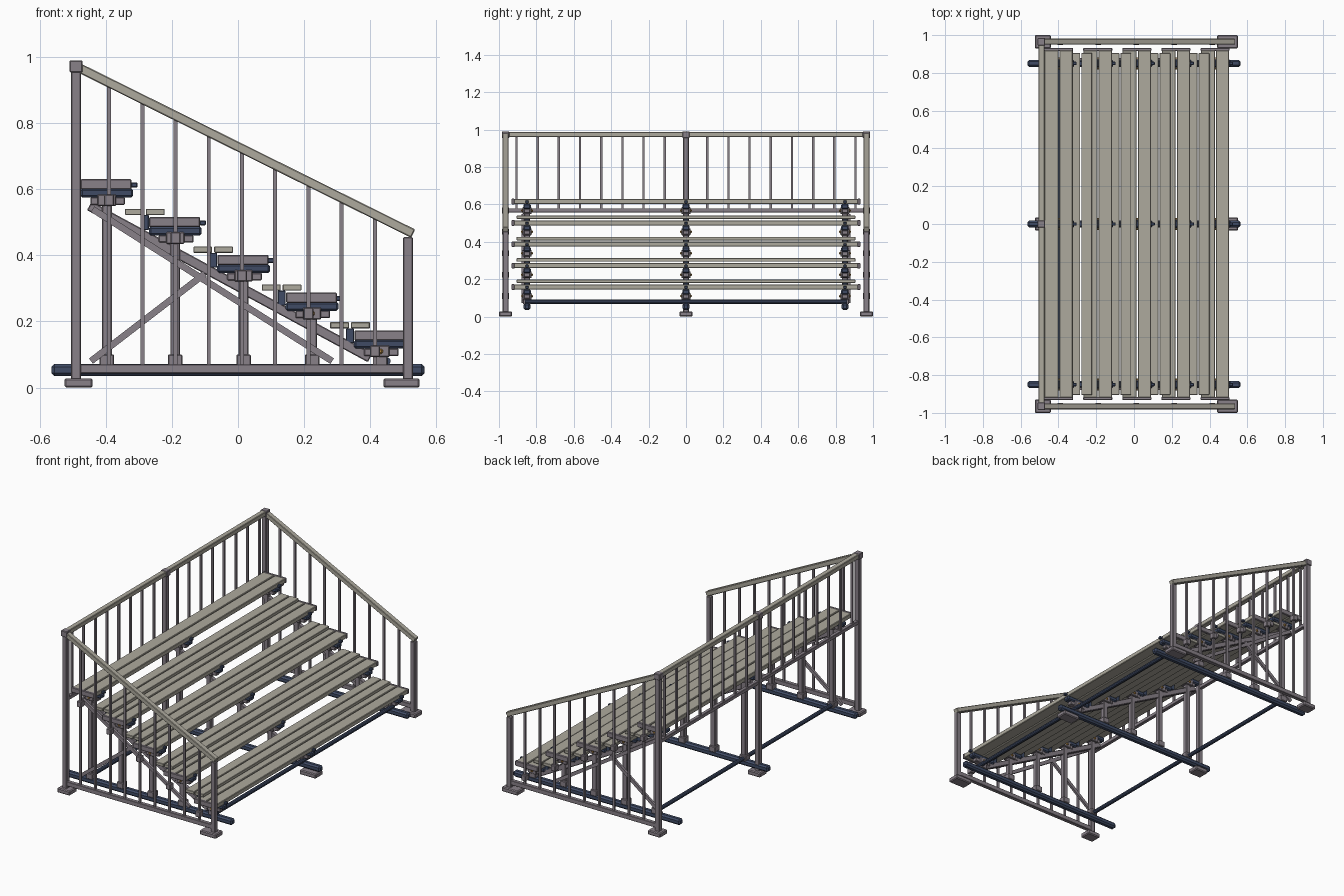
import bpy, bmesh
from math import atan2, hypot
from mathutils import Matrix, Vector

if "Cube" in bpy.data.objects:
    bpy.data.objects.remove(bpy.data.objects["Cube"])


def material(name, rgb):
    m = bpy.data.materials.new(name)
    m.diffuse_color = (*rgb, 1)
    m.use_nodes = True
    m.node_tree.nodes["Principled BSDF"].inputs["Base Color"].default_value = m.diffuse_color
    return m


WOOD = material("weathered_wood", (0.42, 0.40, 0.34))
STEEL = material("grey_steel", (0.25, 0.22, 0.25))
NAVY = material("navy_steel", (0.05, 0.07, 0.13))
BRASS = material("brass_bolt", (0.45, 0.25, 0.06))


def box(x0, x1, y0, y1, z0, z1):
    return (Matrix.Translation(((x0 + x1) / 2, (y0 + y1) / 2, (z0 + z1) / 2))
            @ Matrix.Diagonal((x1 - x0, y1 - y0, z1 - z0, 1)))


def block(x, y, z, sx, sy, sz):
    return Matrix.Translation((x, y, z)) @ Matrix.Diagonal((sx, sy, sz, 1))


def beam(x0, z0, x1, z1, y, wy, h):
    # sloping bar in the xz plane
    return (Matrix.Translation(((x0 + x1) / 2, y, (z0 + z1) / 2))
            @ Matrix.Rotation(-atan2(z1 - z0, x1 - x0), 4, 'Y')
            @ Matrix.Diagonal((hypot(x1 - x0, z1 - z0), wy, h, 1)))


def part(name, mats, material, bevel=0.0, cyl=False):
    me = bpy.data.meshes.new(name)
    bm = bmesh.new()
    for m in mats:
        if cyl:
            bmesh.ops.create_cone(bm, cap_ends=True, segments=10, radius1=0.5,
                                  radius2=0.5, depth=1, matrix=m)
        else:
            bmesh.ops.create_cube(bm, size=1, matrix=m)
    bm.to_mesh(me)
    bm.free()
    me.materials.append(material)
    ob = bpy.data.objects.new(name, me)
    bpy.context.collection.objects.link(ob)
    if bevel:
        b = ob.modifiers.new("bevel", 'BEVEL')
        b.width, b.segments, b.limit_method = bevel, 1, 'ANGLE'


ROWS = [(-0.397 + 0.207 * i, 0.567 - 0.1143 * i) for i in range(5)]
FRAMES = (-0.85, 0, 0.85)
SIDES = (-0.965, 0.965)
BX, FX = -0.49, 0.515          # back and front post lines

# Seats: two planks per row with end caps
seats, caps, treads = [], [], []
for i, (x, z) in enumerate(ROWS):
    for a, b in ((-0.077, -0.003), (0.003, 0.073)):
        seats.append(box(x + a, x + b, -0.92, 0.92, z + 0.035, z + 0.062))
    for s in (-1, 1):
        caps.append(block(x - 0.002, s * 0.924, z + 0.048, 0.154, 0.016, 0.031))
    if i < 4:
        for a, b in ((0.055, 0.112), (0.118, 0.175)):
            treads.append(box(x + a, x + b, -0.905, 0.905, z - 0.045, z - 0.026))
part("seat_planks", seats, WOOD, 0.003)
part("seat_end_caps", caps, STEEL, 0.003)
part("foot_planks", treads, WOOD, 0.002)

# Support frames under the seats
arms, saddles, joints, bolts, nubs, legs, sockets = [], [], [], [], [], [], []
stringers, tread_arms = [], []
for y in FRAMES:
    stringers.append(beam(-0.45, 0.55, 0.40, 0.09, y, 0.026, 0.03))
    for i, (x, z) in enumerate(ROWS):
        arms.append(box(x - 0.08, x + 0.08, y - 0.02, y + 0.02, z + 0.008, z + 0.035))
        saddles.append(box(x - 0.05, x + 0.055, y - 0.016, y + 0.016, z - 0.014, z + 0.009))
        joints.append(block(x, y, z, 0.055, 0.05, 0.036))
        bolts.append(block(x, y, z, 0.015, 0.062, 0.015))
        nubs.append(block(x + 0.083, y, z + 0.046, 0.02, 0.018, 0.015))
        legs.append(box(x - 0.015, x + 0.015, y - 0.015, y + 0.015, 0.06, z))
        sockets.append(box(x - 0.022, x + 0.022, y - 0.022, y + 0.022, 0.065, 0.1))
        if i < 4:
            tx = x + 0.115
            tread_arms.append(box(tx - 0.012, tx + 0.012, y - 0.013, y + 0.013,
                                  z - 0.09, z - 0.045))
part("seat_arms", arms, NAVY, 0.006)
part("seat_saddles", saddles, STEEL, 0.003)
part("joint_blocks", joints, STEEL, 0.003)
part("joint_bolts", bolts, BRASS, 0.004)
part("seat_nose_bolts", nubs, NAVY, 0.003)
part("frame_legs", legs, STEEL, 0.003)
part("leg_sockets", sockets, STEEL, 0.003)
part("stringers", stringers, STEEL, 0.003)
part("foot_plank_supports", tread_arms, NAVY, 0.002)

# Diagonal braces on the outer frames
part("cross_braces", [beam(*p, s * (0.85 + o), 0.014, 0.02) for s in (-1, 1)
                      for p, o in (((-0.445, 0.08, -0.10, 0.345), 0.022),
                                   ((-0.44, 0.54, 0.285, 0.08), 0.022))], STEEL)

# Ground runners and lateral ties
part("ground_runners", [block(0, y, 0.053, 1.13, 0.036, 0.036) for y in FRAMES], NAVY, 0.009)
tie_rot = Matrix.Rotation(1.570796, 4, 'X')
part("lateral_ties", [Matrix.Translation((x, 0, 0.08)) @ tie_rot
                      @ Matrix.Diagonal((0.024, 0.024, 1.72, 1)) for x in (-0.40, 0.45)],
     NAVY, cyl=True)

# Feet
feet = []
for y in (-0.965, 0, 0.965):
    feet.append(box(-0.525, -0.44, y - 0.035, y + 0.035, 0, 0.028))
    feet.append(box(0.44, 0.55, y - 0.035, y + 0.035, 0, 0.028))
part("foot_pads", feet, STEEL, 0.005)

# Guard posts and post caps
posts = [box(BX - 0.015, BX + 0.015, y - 0.015, y + 0.015, 0.025, 0.97) for y in (-0.965, 0, 0.965)]
posts += [box(FX - 0.015, FX + 0.015, y - 0.015, y + 0.015, 0.025, 0.455) for y in SIDES]
part("guard_posts", posts, STEEL, 0.003)
part("post_caps", [block(BX, y, 0.972, 0.04, 0.04, 0.036) for y in (-0.965, 0, 0.965)], STEEL, 0.003)

# Sloping side handrails and back handrail
rails = [beam(BX, 0.972, 0.53, 0.466, y, 0.032, 0.028) for y in SIDES]
rails.append(box(BX - 0.016, BX + 0.016, -0.965, 0.965, 0.96, 0.988))
part("handrails", rails, WOOD, 0.003)

# Lower rails
lower = [box(BX, FX, y - 0.012, y + 0.012, 0.043, 0.07) for y in SIDES]
lower.append(box(BX - 0.011, BX + 0.011, -0.965, 0.965, 0.557, 0.579))
part("lower_rails", lower, STEEL, 0.002)

# Balusters and their clips
bars, clips = [], []
for y in SIDES:
    for k in range(9):
        x = -0.39 + 0.1005 * k
        bars.append(box(x - 0.006, x + 0.006, y - 0.006, y + 0.006, 0.065, 0.912 - 0.496 * (x + 0.39)))
        if k % 2 == 0:
            clips.append(block(x, y, ROWS[k // 2][1], 0.03, 0.036, 0.035))
for k in range(-8, 9):
    if k:
        y = 0.1133 * k
        bars.append(box(BX - 0.006, BX + 0.006, y - 0.006, y + 0.006, 0.565, 0.965))
part("balusters", bars, STEEL)
part("baluster_clips", clips, STEEL, 0.003)
